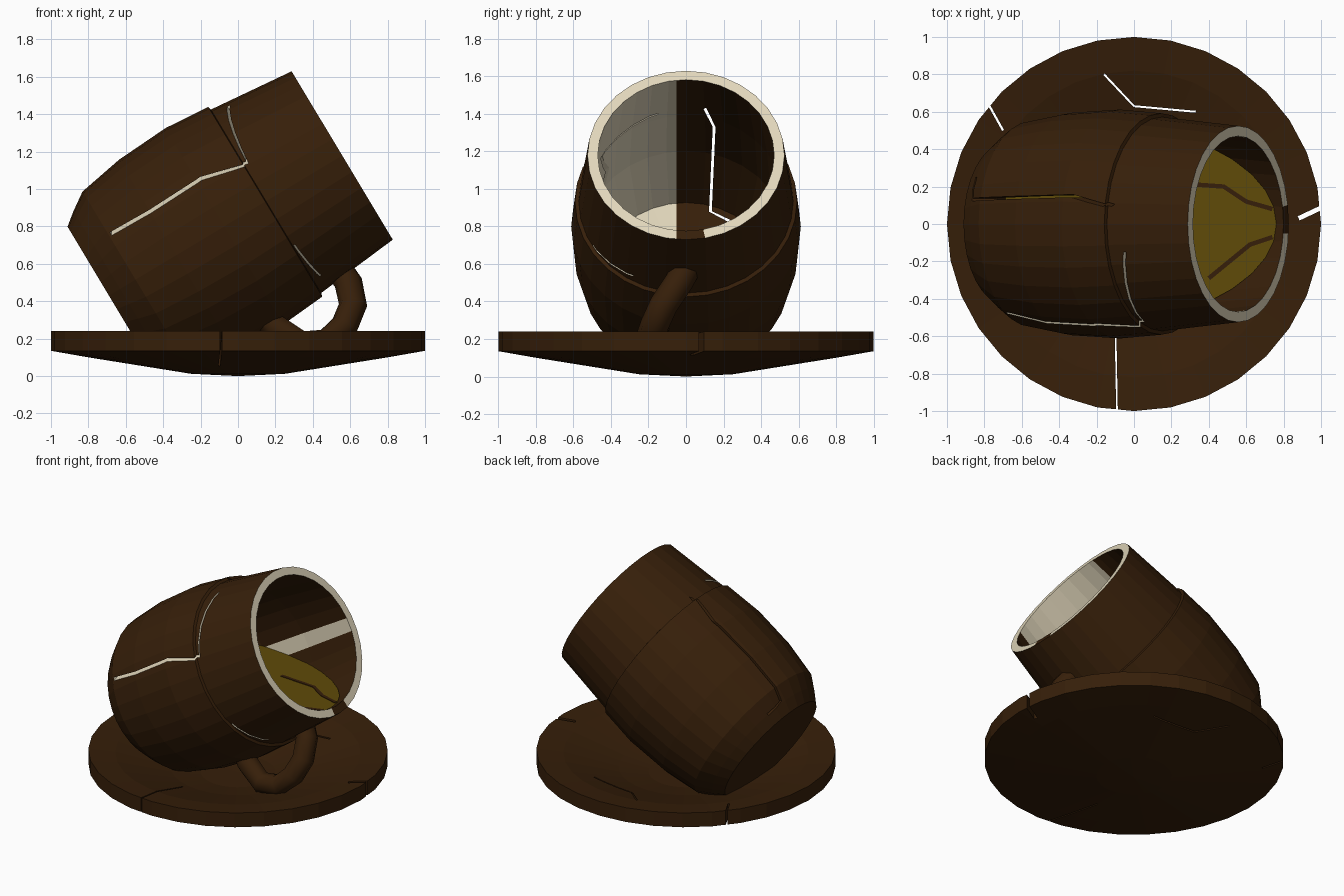
import bpy, bmesh, math
from mathutils import Matrix, Vector

cube = bpy.data.objects.get("Cube")
if cube:
    bpy.data.objects.remove(cube, do_unlink=True)


def material(name, rgb):
    m = bpy.data.materials.new(name)
    m.use_nodes = True
    m.diffuse_color = (*rgb, 1)
    bsdf = next(n for n in m.node_tree.nodes if n.type == 'BSDF_PRINCIPLED')
    bsdf.inputs["Base Color"].default_value = (*rgb, 1)
    bsdf.inputs["Roughness"].default_value = 0.8
    return m


brown = material("dark brown glaze", (0.037, 0.0135, 0.0028))
cream = material("cream clay", (0.76, 0.68, 0.5))
tea = material("olive yellow tea", (0.115, 0.07, 0.0025))

SIDES = 32
TILT = Matrix.Translation((-0.69, 0, 0.43)) @ Matrix.Rotation(math.radians(59), 4, 'Y')


def finish(bm, name, mats):
    me = bpy.data.meshes.new(name)
    bm.to_mesh(me)
    bm.free()
    ob = bpy.data.objects.new(name, me)
    bpy.context.scene.collection.objects.link(ob)
    for m in mats:
        me.materials.append(m)
    return ob


def lathe(profile):
    """Revolve (radius, height) points around z."""
    bm = bmesh.new()
    vs = [bm.verts.new((r, 0, z)) for r, z in profile]
    es = [bm.edges.new(p) for p in zip(vs, vs[1:])]
    bmesh.ops.spin(bm, geom=vs + es, cent=(0, 0, 0), axis=(0, 0, 1),
                   angle=math.tau, steps=SIDES)
    bmesh.ops.remove_doubles(bm, verts=bm.verts[:], dist=0.0005)
    bmesh.ops.recalc_face_normals(bm, faces=bm.faces[:])
    return bm


def crack(name, path, width, lo, hi, place, mats, index=0):
    """A thin zigzag prism along a 2D path, from depth lo to hi."""
    bm = bmesh.new()
    pts = [Vector(p) for p in path]
    pairs = []
    for i, p in enumerate(pts):
        d = (pts[min(i + 1, len(pts) - 1)] - pts[max(i - 1, 0)]).normalized()
        side = Vector((-d.y, d.x)) * width / 2
        pairs.append([bm.verts.new(place(*(p + s * side), lo)) for s in (1, -1)])
    faces = [bm.faces.new((a[0], a[1], b[1], b[0])) for a, b in zip(pairs, pairs[1:])]
    ext = bmesh.ops.extrude_face_region(bm, geom=faces, use_keep_orig=True)
    shift = Vector(place(0, 0, hi)) - Vector(place(0, 0, lo))
    bmesh.ops.translate(bm, vec=shift,
                        verts=[v for v in ext["geom"] if isinstance(v, bmesh.types.BMVert)])
    bmesh.ops.recalc_face_normals(bm, faces=bm.faces[:])
    for f in bm.faces:
        f.material_index = index
    return finish(bm, name, mats)


def cut(ob, cutters):
    """Subtract the cutters and bake the result."""
    for c in cutters:
        c.hide_render = True
        mod = ob.modifiers.new("crack", 'BOOLEAN')
        mod.operation, mod.solver, mod.object = 'DIFFERENCE', 'EXACT', c
    bpy.context.view_layer.update()
    dg = bpy.context.evaluated_depsgraph_get()
    me = bpy.data.meshes.new_from_object(ob.evaluated_get(dg))
    ob.modifiers.clear()
    ob.data = me
    for c in cutters:
        bpy.data.objects.remove(c, do_unlink=True)


def from_front(a, b, d):
    # rises with depth, so the pale broken edge shows
    return (a, d, b + 0.4 * (d + 0.55))


def from_side(a, b, d):
    return (d, a, b)


def from_top(a, b, d):
    return (a, b, d)


# Saucer: dished disc with a blunt edge, broken by cracks
saucer = finish(lathe([(0, 0), (0.25, 0.012), (0.8, 0.1), (1, 0.135), (1, 0.24),
                       (0.82, 0.218), (0.45, 0.115), (0.25, 0.08), (0, 0.075)]),
                "saucer", [brown])
saucer_paths = [
    ([(-0.16, 0.8), (0, 0.63), (0.33, 0.6)], 0.011),
    ([(-0.1, -0.5), (-0.09, -1.05)], 0.009),
    ([(0.88, 0.03), (1.05, 0.11)], 0.025),
    ([(-0.8, 0.68), (-0.7, 0.5)], 0.012),
]
cut(saucer, [crack("saucer_crack", p, w, -0.1, 0.4, from_top, [brown])
             for p, w in saucer_paths])

# Cup: thick barrel wall, stepped where the upper band slipped
inner = [(0.47, 1.455), (0.52, 1.0), (0.54, 0.6), (0.46, 0.2), (0, 0.1)]
outer = [(0, 0), (0.43, 0), (0.485, 0.07), (0.55, 0.166), (0.595, 0.42),
         (0.612, 0.72), (0.592, 0.975), (0.572, 0.98), (0.525, 1.455)]
bm = lathe(outer + inner)
bmesh.ops.bisect_plane(bm, geom=bm.verts[:] + bm.edges[:] + bm.faces[:],
                       plane_co=(0, -0.05, 0), plane_no=(0, 1, 0))
# Pale clay: the rim, one upper quarter of the inside and a stripe opposite
for f in bm.faces:
    c, n = f.calc_center_median(), f.normal
    rim = n.z > 0.9 and c.z > 1.4
    inside = n.x * c.x + n.y * c.y < -0.01 and c.z > 0.12
    chipped = c.x > 0.4 and abs(c.y - 0.02) < 0.06
    bare = c.x < 0.14 if c.y < -0.05 else 0 < c.x < 0.1
    if (rim and not chipped) or (inside and bare):
        f.material_index = 1
bm.transform(TILT)
cup = finish(bm, "cup", [brown, cream])
wall = [brown, cream]
cut(cup, [
    crack("long_crack", [(-0.68, 0.73), (-0.2, 1.05), (0.05, 1.13), (-0.06, 1.3)],
          0.016, -0.8, -0.15, from_front, wall, 1),
    crack("band_crack", [(0.3, 0.68), (0.44, 0.43)],
          0.01, -0.8, -0.1, from_front, wall, 1),
    crack("back_crack", [(0.1, 1.43), (0.15, 1.33), (0.13, 0.88), (0.25, 0.82)],
          0.015, -1.1, 0.2, from_side, wall, 0),
])

# Tea: level surface filling the tilted cavity
LEVEL = 0.755
bm = lathe([(0, 1.455)] + [(max(r - 0.006, 0), z + 0.006 * (r == 0)) for r, z in inner])
bm.transform(TILT)
cutting = bmesh.ops.bisect_plane(bm, geom=bm.verts[:] + bm.edges[:] + bm.faces[:],
                                 plane_co=(0, 0, LEVEL), plane_no=(0, 0, 1),
                                 clear_outer=True)
rim_edges = [e for e in cutting["geom_cut"] if isinstance(e, bmesh.types.BMEdge)]
bmesh.ops.edgeloop_fill(bm, edges=rim_edges)
bmesh.ops.recalc_face_normals(bm, faces=bm.faces[:])
finish(bm, "tea", [tea])

# Dark splits across the tea
for i, path in enumerate([
        [(0.2, 0.22), (0.48, 0.2), (0.6, 0.12), (0.74, 0.08)],
        [(0.74, -0.07), (0.62, -0.11), (0.4, -0.29)]]):
    crack(f"tea_split_{i + 1}", path, 0.024, LEVEL, LEVEL + 0.004, from_top, [brown])

# Handle: bent tube tucked under the cup
curve = bpy.data.curves.new("handle", 'CURVE')
curve.dimensions = '3D'
curve.bevel_depth = 0.076
curve.bevel_resolution = 2
curve.use_fill_caps = True
path = [(0.51, 0.02, 0.61), (0.59, -0.04, 0.5), (0.615, -0.12, 0.38), (0.57, -0.17, 0.27),
        (0.47, -0.2, 0.18), (0.34, -0.21, 0.17), (0.2, -0.17, 0.26), (0.08, -0.1, 0.4)]
spline = curve.splines.new('POLY')
spline.points.add(len(path) - 1)
for p, co in zip(spline.points, path):
    p.co = (*co, 1)
curve.materials.append(brown)
tube = bpy.data.objects.new("handle_path", curve)
bpy.context.scene.collection.objects.link(tube)
bpy.context.view_layer.update()
dg = bpy.context.evaluated_depsgraph_get()
mesh = bpy.data.meshes.new_from_object(tube.evaluated_get(dg))
bpy.data.objects.remove(tube, do_unlink=True)
handle = bpy.data.objects.new("handle", mesh)
bpy.context.scene.collection.objects.link(handle)
